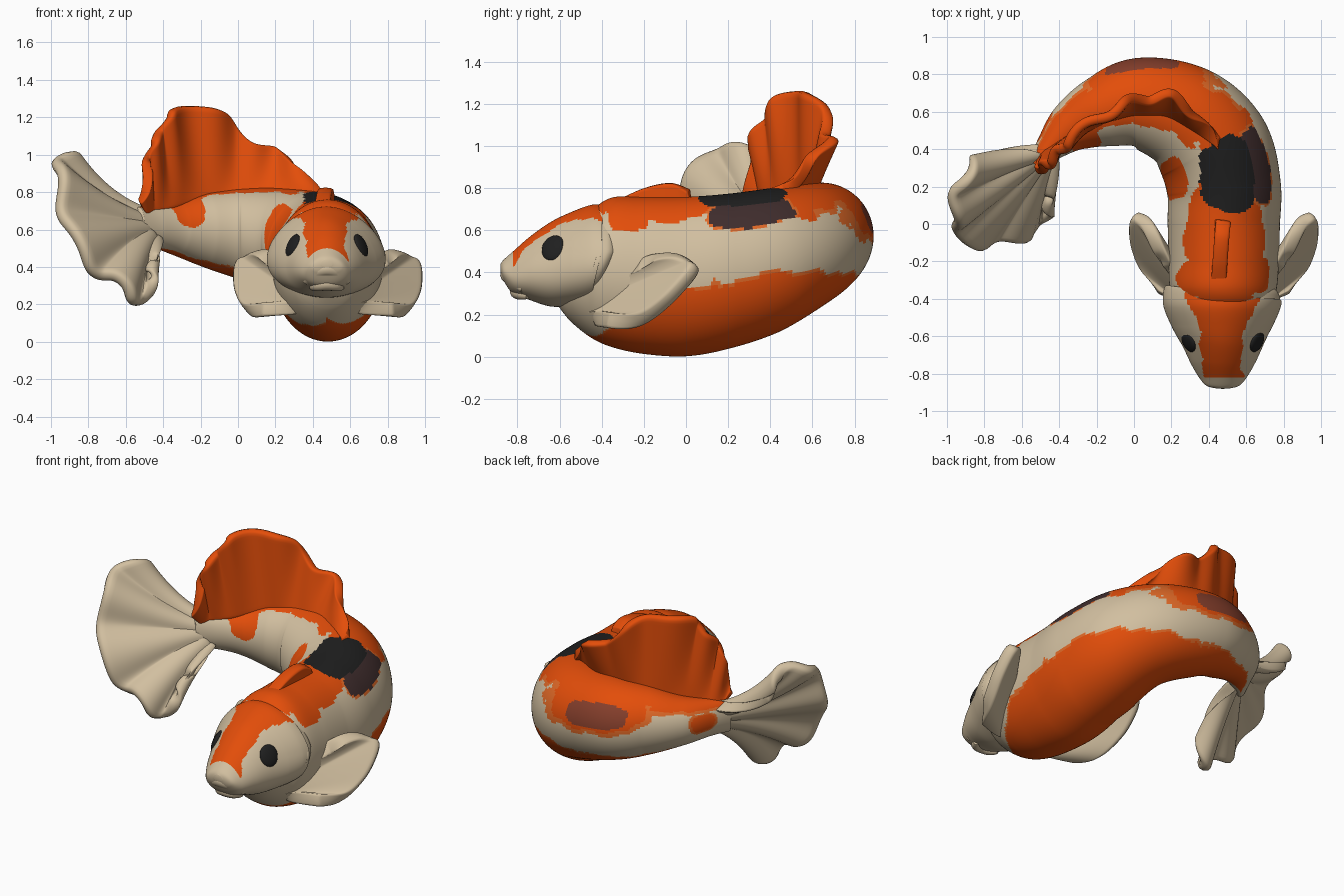
import bpy, bmesh, math
from mathutils import Vector, noise

if "Cube" in bpy.data.objects:
    bpy.data.objects.remove(bpy.data.objects["Cube"])

def mat(name, c):
    m = bpy.data.materials.new(name)
    m.diffuse_color = (*c, 1)
    m.use_nodes = True
    m.node_tree.nodes["Principled BSDF"].inputs["Base Color"].default_value = m.diffuse_color
    return m

MATS = [mat("cream", (.64, .52, .35)), mat("orange", (.77, .075, .003)),
        mat("light_orange", (.74, .14, .02)), mat("black", (.014, .014, .014)),
        mat("dark_brown", (.05, .026, .026)), mat("red_brown", (.24, .05, .025))]
CREAM, ORANGE, LIGHT, BLACK, DARK, RED = range(6)

def spline(pts, t):
    """Catmull-Rom through rows of numbers, t in point units."""
    n = len(pts)
    i = min(int(t), n - 2)
    f = t - i
    a, b, c, d = (pts[min(max(k, 0), n - 1)] for k in (i - 1, i, i + 1, i + 2))
    return [.5 * (2*q + (r - p)*f + (2*p - 5*q + 4*r - s)*f*f + (3*q - p - 3*r + s)*f**3)
            for p, q, r, s in zip(a, b, c, d)]

def make(name, bm, mats):
    bmesh.ops.recalc_face_normals(bm, faces=bm.faces)
    me = bpy.data.meshes.new(name)
    for f in bm.faces:
        f.smooth = True
    bm.to_mesh(me)
    bm.free()
    for m in mats:
        me.materials.append(m)
    ob = bpy.data.objects.new(name, me)
    bpy.context.collection.objects.link(ob)
    return ob

def loft(name, stations, rule, per, sides, egg=0, lean=0):
    """Elliptical sections (x, y, z, half width, half height) along a path."""
    bm = bmesh.new()
    rings, n = [], (len(stations) - 1) * per
    for k in range(n + 1):
        t = k / per
        x, y, z, w, h = spline(stations, t)
        e = .05
        p, q = spline(stations, max(t - e, 0)), spline(stations, min(t + e, len(stations) - 1))
        d = Vector((q[0] - p[0], q[1] - p[1], 0)).normalized()
        ring = []
        for j in range(sides):
            a = 2 * math.pi * j / sides
            o = w * math.sin(a) * (1 - egg * math.cos(a))
            vz = z + h * math.cos(a)
            ring.append(bm.verts.new((x + d.y*o, y - d.x*o + lean * min(0, vz - .5) * (k / n)**3, vz)))
        rings.append(ring)
    for k in range(n):
        for j in range(sides):
            l = (j + 1) % sides
            f = bm.faces.new((rings[k][j], rings[k][l], rings[k+1][l], rings[k+1][j]))
            a = 360 * (j + .5) / sides
            f.material_index = rule((k + .5) / per, a if a <= 180 else a - 360, f.calc_center_median())
    bm.faces.new(rings[0])
    bm.faces.new(rings[-1])
    return make(name, bm, MATS)

# Colour patches on the body: station, angle from top, radii, colour
PATCHES = [(6.2, 6, .85, 29, BLACK), (6.25, 42, .7, 15, DARK), (9.0, 66, .55, 17, RED),
           (3.5, 0, .75, 56, ORANGE), (4.2, 0, 2.1, 46, ORANGE), (7.4, 22, .6, 33, ORANGE),
           (9.0, 50, 1.2, 44, ORANGE), (10.2, 15, 3.1, 43, ORANGE), (6.6, -61, .95, 24, ORANGE),
           (11.0, -45, .6, 45, ORANGE), (11.7, 85, .5, 28, ORANGE)]
BELLY = [(t,) for t in (185, 185, 165, 138, 108, 98, 96, 98, 115, 133, 140, 150, 165, 185)]

def body_rule(t, a, p):
    wob = .16 * noise.noise(p * 9) + .07 * noise.noise(p * 24)
    for ct, ca, rt, ra, col in PATCHES:
        d = (abs((t - ct) / rt)**3 + abs((a - ca) / ra)**3)**(1/3) + wob
        if d < 1:
            return LIGHT if col == ORANGE and d > .84 and t > 7.3 and a > 42 else col
        if col == DARK and d < 1.1 and a > 30:
            return LIGHT
    lim = spline(BELLY, t)[0] + 45 * wob + (8 if a < 0 else 0)
    if abs(a) > lim:
        return LIGHT if abs(a) < lim + 3 else ORANGE
    return CREAM

# Curved body
BODY = [(.47, -.62, .37, .08, .11), (.47, -.55, .37, .18, .20), (.47, -.45, .39, .25, .30),
        (.475, -.35, .40, .285, .355), (.48, -.2, .385, .295, .372), (.48, 0, .38, .30, .378),
        (.48, .2, .405, .305, .368), (.42, .41, .455, .31, .345), (.27, .57, .525, .285, .295),
        (.03, .645, .575, .245, .25), (-.17, .60, .60, .195, .205), (-.33, .52, .61, .14, .15),
        (-.45, .41, .62, .08, .115), (-.53, .32, .62, .04, .10)]
loft("body", BODY, body_rule, 26, 128)

# Head with gill covers flaring past the body
def head_rule(t, a, p):
    wob = .035 * noise.noise(p * 9) + .012 * noise.noise(p * 24)
    half = .11 + max(0, p.y + .58) * .5
    return ORANGE if abs(a) < 75 and p.y > -.82 and abs(p.x - .475) < half + wob else CREAM

HEAD = [(.475, -.88, .42, .03, .02), (.475, -.865, .41, .085, .05), (.475, -.82, .40, .125, .10),
        (.475, -.74, .42, .17, .15), (.475, -.64, .44, .215, .20), (.473, -.54, .462, .265, .226),
        (.472, -.45, .48, .302, .24), (.472, -.39, .485, .312, .235), (.475, -.36, .485, .30, .22),
        (.475, -.33, .485, .25, .18)]
loft("head", HEAD, head_rule, 20, 112, .2, .5)

# Lips
def lip(name, pts, r):
    cu = bpy.data.curves.new(name, 'CURVE')
    cu.dimensions = '3D'
    cu.bevel_depth, cu.bevel_resolution, cu.use_fill_caps = r, 5, True
    sp = cu.splines.new('POLY')
    n = 24
    sp.points.add(n)
    for i in range(n + 1):
        sp.points[i].co = (*spline(pts, (len(pts) - 1) * i / n), 1)
        sp.points[i].radius = .45 + .55 * math.sin(math.pi * i / n)
    cu.materials.append(MATS[CREAM])
    ob = bpy.data.objects.new(name, cu)
    bpy.context.collection.objects.link(ob)

lip("upper_lip", [(.365, -.77, .32), (.405, -.815, .365), (.475, -.84, .39), (.545, -.815, .365), (.585, -.77, .32)], .042)
lip("lower_lip", [(.395, -.75, .29), (.425, -.785, .30), (.475, -.80, .31), (.525, -.785, .30), (.555, -.75, .29)], .036)

# Eyes
for side, s in (("right", 1), ("left", -1)):
    bm = bmesh.new()
    bmesh.ops.create_uvsphere(bm, u_segments=32, v_segments=16, radius=1)
    eye = make(side + "_eye", bm, [MATS[BLACK]])
    eye.scale = (.021, .058, .065)
    eye.location = (.475 + s * .183, -.63, .515)
    eye.rotation_euler = (0, -s * .42, -s * .43)

# Fins: root line to tip line (optionally bent by a middle line), rippled, thickened, rounded
def fin(name, roots, tips, col, mids=None, waves=0, amp=0, thick=.04, nu=72, nv=14):
    bm = bmesh.new()
    grid = []
    at = lambda pts, u: Vector(spline(pts, u * (len(pts) - 1)))
    for i in range(nu + 1):
        u = i / nu
        r, t = at(roots, u), at(tips, u)
        m = at(mids, u) if mids else (r + t) / 2
        grid.append([bm.verts.new(r.lerp(m, v).lerp(m.lerp(t, v), v))
                     for v in (j / nv for j in range(nv + 1))])
    for i in range(nu):
        for j in range(nv):
            bm.faces.new((grid[i][j], grid[i+1][j], grid[i+1][j+1], grid[i][j+1]))
    bm.normal_update()
    moves = [(v, v.normal * amp * math.sin(2*math.pi*waves*i/nu) * j/nv)
             for i, row in enumerate(grid) for j, v in enumerate(row)]
    for v, d in moves:
        v.co += d
    ob = make(name, bm, [MATS[col]])
    so = ob.modifiers.new("thickness", 'SOLIDIFY')
    so.thickness, so.offset = thick, 0
    sub = ob.modifiers.new("rounding", 'SUBSURF')
    sub.levels = sub.render_levels = 1

# Tall dorsal fin
fin("dorsal_fin",
    [(.46, .40, .77), (.35, .50, .79), (.19, .58, .78), (.05, .60, .78), (-.06, .59, .77), (-.17, .56, .76),
     (-.28, .50, .72), (-.36, .44, .70), (-.43, .40, .69), (-.47, .37, .69), (-.50, .34, .69)],
    [(.46, .46, .80), (.33, .59, .91), (.21, .68, 1.04), (.07, .68, 1.06), (-.05, .64, 1.21), (-.20, .56, 1.26),
     (-.36, .44, 1.245), (-.40, .38, 1.15), (-.465, .325, 1.07), (-.475, .305, .94), (-.53, .29, .75)],
    ORANGE, waves=6, amp=.022, thick=.055, nu=90)

# Small hump fin behind the head
fin("nape_fin", [(.45, -.36, .71), (.46, -.2, .72), (.47, -.05, .72), (.47, .03, .72)],
    [(.45, -.34, .735), (.46, -.2, .80), (.47, -.07, .825), (.48, .015, .79)], ORANGE, thick=.08, nu=24, nv=6)

# Flowing tail fan, its upper lobe curling up and its lower lobe hanging down
fin("tail_fin",
    [(-.45, .39, .69), (-.48, .37, .64), (-.47, .36, .59), (-.43, .37, .54)],
    [(-.83, .37, .83), (-.88, .33, .95), (-.935, .20, 1.01), (-.975, .08, .95), (-.96, -.02, .79), (-.92, -.10, .62),
     (-.81, -.12, .40), (-.67, -.09, .34), (-.57, -.06, .21), (-.47, .01, .26), (-.44, .12, .40)],
    CREAM, [(-.70, .41, .73), (-.73, .30, .74), (-.69, .20, .68), (-.62, .15, .57), (-.52, .14, .46), (-.42, .20, .48)],
    waves=5, amp=.03, thick=.07, nu=90)

# Paired pectoral fins, mirrored about the head's middle
P_ROOT = [(.66, -.33, .34), (.65, -.39, .27), (.64, -.43, .22), (.62, -.46, .185)]
P_TIP = [(.785, -.22, .44), (.82, -.14, .48), (.87, -.05, .485), (.92, .02, .455), (.96, .05, .42), (.97, 0, .34),
         (.965, -.10, .25), (.925, -.23, .18), (.83, -.37, .175)]
for side, s in (("right", 1), ("left", -1)):
    flip = lambda pts: [(.48 + s * (x - .48), y, z) for x, y, z in pts]
    fin(side + "_pectoral_fin", flip(P_ROOT), flip(P_TIP), CREAM, waves=2, amp=.01 * s, thick=.075, nu=48)
